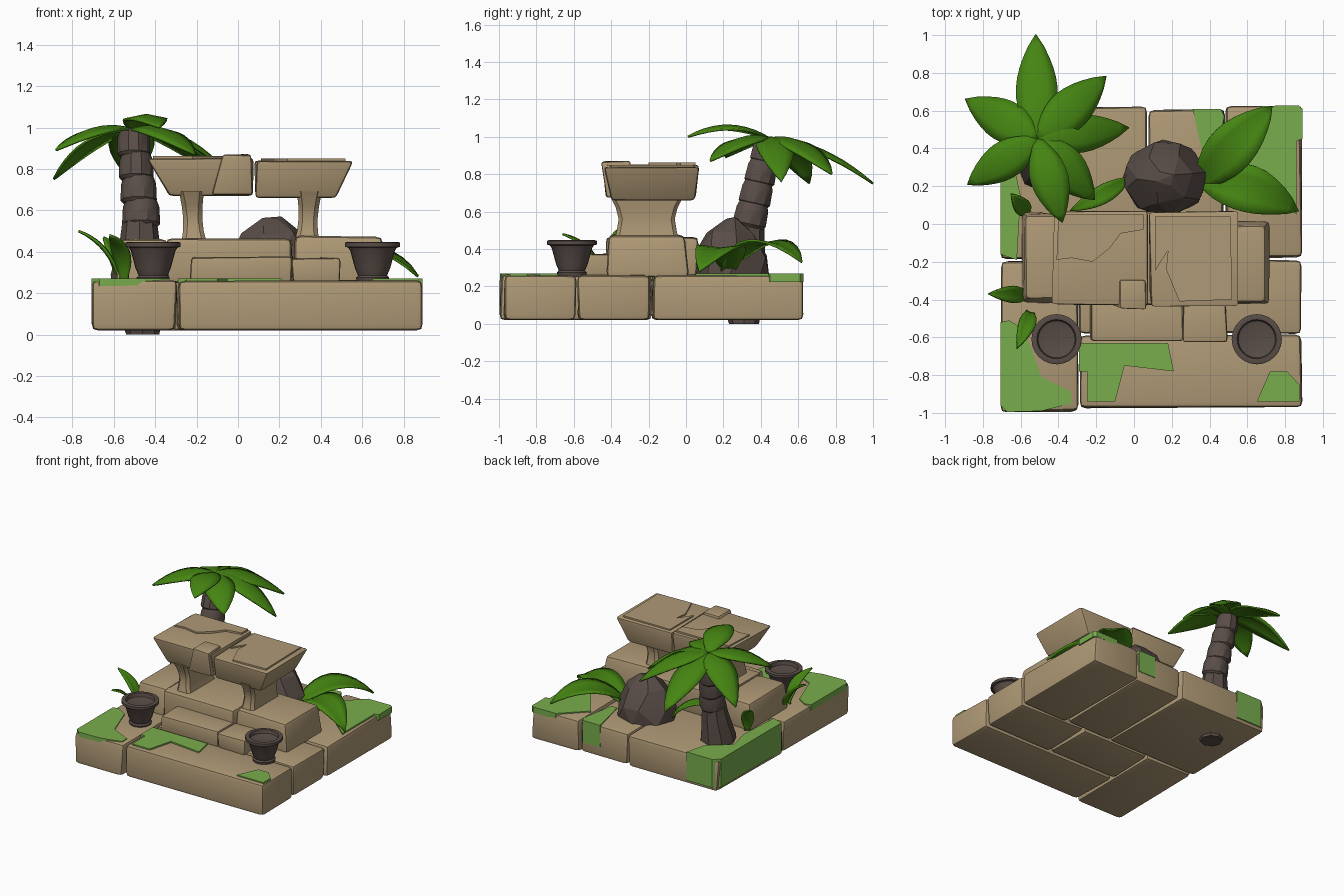
import bpy, bmesh, math, random
from mathutils import Vector, Matrix

if "Cube" in bpy.data.objects:
    bpy.data.objects.remove(bpy.data.objects["Cube"])

random.seed(4)


def mat(name, rgb):
    m = bpy.data.materials.new(name)
    m.diffuse_color = (*rgb, 1)
    m.use_nodes = True
    m.node_tree.nodes["Principled BSDF"].inputs["Base Color"].default_value = m.diffuse_color
    return m


SAND = mat("sandstone", (0.43, 0.32, 0.18))
MOSS = mat("moss_green", (0.19, 0.42, 0.075))
LEAF = mat("leaf_green", (0.06, 0.235, 0.006))
DARK = mat("dark_brown", (0.10, 0.074, 0.063))


def finish(name, bm, m, angle=35):
    bmesh.ops.recalc_face_normals(bm, faces=bm.faces)
    me = bpy.data.meshes.new(name)
    bm.to_mesh(me)
    bm.free()
    me.materials.append(m)
    ob = bpy.data.objects.new(name, me)
    bpy.context.collection.objects.link(ob)
    bpy.ops.object.select_all(action='DESELECT')
    ob.select_set(True)
    bpy.context.view_layer.objects.active = ob
    bpy.ops.object.shade_smooth_by_angle(angle=math.radians(angle))
    return ob


def block(name, x, y, z, bevel=0.025, jit=0.008, inset=(0, 0, 0, 0), top=(0, 0, 0, 0)):
    """Worn stone; inset / top pull in the lower / upper edge (left, right, front, back)."""
    bm = bmesh.new()
    bmesh.ops.create_cube(bm, size=1)
    for v in bm.verts:
        c = v.co.copy()
        pull = inset if c.z < 0 else top
        v.co = (x[0] + pull[0] if c.x < 0 else x[1] - pull[1],
                y[0] + pull[2] if c.y < 0 else y[1] - pull[3],
                z[0] if c.z < 0 else z[1])
        v.co += Vector([random.uniform(-jit, jit) for _ in range(2)] + [random.uniform(-jit, jit) * (c.z > 0) * 0.5])
    bmesh.ops.bevel(bm, geom=bm.edges[:], offset=bevel, segments=2, profile=0.6, affect='EDGES')
    return finish(name, bm, SAND)


def prism(name, pts, z0, z1, m):
    bm = bmesh.new()
    lo = [bm.verts.new((px, py, z0)) for px, py in pts]
    hi = [bm.verts.new((px, py, z1)) for px, py in pts]
    bm.faces.new(lo[::-1])
    bm.faces.new(hi)
    for i in range(len(pts)):
        j = (i + 1) % len(pts)
        bm.faces.new((lo[i], lo[j], hi[j], hi[i]))
    return finish(name, bm, m)


def loft(name, rings, m, angle=35):
    """Skin a list of equally long point rings and cap both ends."""
    bm = bmesh.new()
    rows = [[bm.verts.new(p) for p in r] for r in rings]
    n = len(rows[0])
    for a, b in zip(rows, rows[1:]):
        for i in range(n):
            bm.faces.new((a[i], a[(i + 1) % n], b[(i + 1) % n], b[i]))
    bm.faces.new(rows[0][::-1])
    bm.faces.new(rows[-1])
    return finish(name, bm, m, angle)


def ring(cx, cy, z, r, n, tilt=0.0):
    return [(cx + r * math.cos(2 * math.pi * i / n), cy + r * math.sin(2 * math.pi * i / n),
             z - tilt * r * math.sin(2 * math.pi * i / n)) for i in range(n)]


def leaf(name, base, mid, tip, w, fold=-0.2, root=0.2, n=10):
    """Leaf along a curve through base and tip, folded at its midrib."""
    a, b, c = Vector(base), Vector(mid), Vector(tip)
    d = c - a
    side = Vector((-d.y, d.x, 0)).normalized()
    bm = bmesh.new()
    rows = []
    for i in range(n + 1):
        t = i / n
        p = a * (1 - t) ** 2 + b * 2 * t * (1 - t) + c * t * t
        tan = ((b - a) * (1 - t) + (c - b) * t).normalized()
        up = tan.cross(side)
        if up.z < 0:
            up = -up
        h = w * max(math.sin(math.pi * t ** 0.9) ** 0.8 if 0 < t < 1 else 0, root * (1 - t) ** 2, 0.01)
        rows.append([bm.verts.new(p + side * s * h + up * fold * abs(s) * h) for s in (-1, -.5, 0, .5, 1)])
    for r, q in zip(rows, rows[1:]):
        for j in range(4):
            bm.faces.new((r[j], r[j + 1], q[j + 1], q[j]))
    ob = finish(name, bm, LEAF, 25)
    mod = ob.modifiers.new("thickness", 'SOLIDIFY')
    mod.thickness = 0.012
    mod.offset = 0


# Paved base
Z = (0.02, 0.262)
for i, (x, y) in enumerate([((-.70, -.30), (-.99, -.20)), ((-.29, .885), (-.97, -.59)),
                            ((-.29, .30), (-.58, -.19)), ((.31, .88), (-.58, -.19)),
                            ((-.70, .07), (-.18, .615)), ((.08, .475), (-.18, .605)),
                            ((.485, .885), (-.18, .62))]):
    block(f"base_stone_{i + 1}", x, y, Z, 0.03)

# Moss patches: each prism is sunk in the stone and shows a few millimetres
moss = [
    ([(-.66, -.51), (-.58, -.56), (-.49, -.81), (-.33, -.89), (-.33, -.95), (-.49, -.99), (-.67, -.995),
      (-.708, -.96), (-.708, -.52)], .225),
    ([(-.29, -.63), (.18, -.63), (.21, -.78), (-.05, -.75), (-.10, -.94), (-.25, -.94), (-.25, -.78), (-.29, -.78)], .25),
    ([(.72, -.78), (.81, -.78), (.875, -.85), (.875, -.94), (.65, -.94)], .25),
    ([(.50, .45), (.68, .625), (.87, .628), (.892, .61), (.892, .45), (.86, .44), (.86, .05), (.66, .22)], .225),
    ([(.31, .61), (.46, .61), (.478, .57), (.43, .30), (.38, .30)], .10),
    ([(-.708, -.16), (-.62, -.19), (-.60, .15), (-.64, .33), (-.48, .46), (-.44, .622), (-.66, .622), (-.708, .58)], .05),
]
for i, (pts, z0) in enumerate(moss):
    prism(f"moss_{i + 1}", pts, z0, 0.27, MOSS)

# Lower tier and front step
block("tier_left", (-.60, -.345), (-.42, .06), (.25, .46), .03, top=(.03, 0, .02, .02))
block("tier_middle", (-.34, .265), (-.43, .06), (.25, .465), .03)
block("tier_right", (.275, .72), (-.43, .02), (.25, .475), .03, top=(0, .03, .02, .03))
block("step_left", (-.23, .255), (-.62, -.40), (.25, .375), .02)
block("step_right", (.262, .49), (-.62, -.40), (.25, .37), .02)

# Waisted pillars: half depth and half width by height
for name, cx in (("pillar_left", -.225), ("pillar_right", .345)):
    s = 1 if cx > 0 else -1
    rings = []
    for z, hy, hx in ((.45, .17, .06), (.50, .16, .05), (.56, .15, .046), (.62, .165, .05), (.69, .20, .06)):
        ox = cx - s * (.69 - z) * 0.05
        c = 0.02
        rings.append([(ox + px, -.21 + py, z) for px, py in
                      ((-hx + c, -hy), (hx - c, -hy), (hx, -hy + c), (hx, hy - c),
                       (hx - c, hy), (-hx + c, hy), (-hx, hy - c), (-hx, -hy + c))])
    loft(name, rings, SAND)

# Top slabs with a broken corner piece and worn upper layers
block("top_slab_left", (-.435, .07), (-.43, .075), (.67, .85), .02, inset=(.10, 0, .03, .03))
block("top_slab_right", (.085, .55), (-.44, .07), (.66, .84), .02, inset=(0, .08, .04, .03))
block("broken_corner", (-.11, .068), (-.455, -.29), (.675, .868), .015, inset=(-.01, 0, .03, 0), top=(.03, 0, 0, 0))
prism("worn_layer_left", [(-.40, .05), (-.41, -.19), (-.33, -.18), (-.22, -.20), (-.13, -.13), (-.07, -.05), (.05, -.03),
                          (.05, .05)], .83, .862, SAND)
prism("worn_layer_right", [(.11, -.25), (.18, -.14), (.17, -.24), (.24, -.41), (.52, -.40), (.51, .04), (.11, .04)],
      .82, .85, SAND)

# Urns, left and right
profile = [(.075, .25), (.08, .275), (.07, .285), (.085, .32), (.108, .405), (.118, .42), (.133, .424), (.133, .444),
           (.122, .448), (.104, .446), (.098, .42), (.085, .415)]
for name, cx in (("urn_left", -.41), ("urn_right", .65)):
    loft(name, [ring(cx, -.61, z, r, 24) for r, z in profile], DARK)

# Rock behind the bench
bm = bmesh.new()
for z, r, off, k in ((.24, 1, 0, 8), (.36, .97, .3, 8), (.48, .66, .1, 6), (.56, .22, .5, 4)):
    for i in range(k):
        a = 2 * math.pi * i / k + off + random.uniform(-.15, .15)
        bm.verts.new((.165 + .225 * r * math.cos(a), .24 + .205 * r * math.sin(a), z + random.uniform(-.015, .015)))
res = bmesh.ops.convex_hull(bm, input=bm.verts[:])
loose = [v for v in bm.verts if not v.link_faces]
bmesh.ops.delete(bm, geom=loose, context='VERTS')
finish("rock", bm, DARK, 12)

# Palm trunk: flared foot and barrel segments leaning back
loft("palm_foot", [ring(-.46, .31, 0, .08, 8), ring(-.48, .30, .2, .13, 8), ring(-.49, .30, .29, .125, 8),
                   ring(-.475, .325, .46, .095, 8, .15), ring(-.475, .335, .535, .085, 8, .2)], DARK)
for i in range(4):
    z0, z1 = .52 + .113 * i, .645 + .113 * i
    y0, x0, r = .335 + .027 * i, -.468 - .012 * i, .092 - .004 * i
    loft(f"palm_segment_{i + 1}",
         [ring(x0, y0 + .027 * f, z0 + (z1 - z0) * f, r * k, 10, .22)
          for f, k in ((0, .86), (.12, 1), (.75, .96), (1, .84))], DARK)

# Palm crown: tip position and arch height of each leaf
crown = [(-.52, 1.0, .75, .12, .11), (-.15, .78, .80, .14, .11), (-.03, .51, .76, .16, .10), (-.21, .13, .87, .12, .11),
         (-.38, .01, 1.0, .13, .10), (-.88, .21, .89, .11, .10), (-.89, .66, .75, .15, .11)]
for i, (x, y, z, arch, w) in enumerate(crown):
    b = Vector((-.51, .45, .99))
    t = Vector((x, y, z))
    m = (b + t) / 2
    leaf(f"palm_leaf_{i + 1}", b, (m.x, m.y, m.z + arch), t, w)

# Broad leaves around the rock
leaf("broad_leaf_back", (.34, .20, .27), (.52, .42, .56), (.73, .62, .33), .125, .12)
leaf("broad_leaf_right", (.34, .23, .27), (.62, .22, .53), (.87, .07, .28), .125, .12)
leaf("broad_leaf_left", (-.03, .24, .27), (-.16, .15, .48), (-.34, .07, .36), .05, .12)

# Grass blades along the left side
leaf("grass_blade_1", (-.57, -.38, .25), (-.62, -.37, .43), (-.77, -.37, .50), .045, .2, .6)
leaf("grass_blade_2", (-.55, -.47, .25), (-.55, -.50, .42), (-.62, -.66, .48), .045, .2, .6)
leaf("grass_blade_3", (-.57, .06, .25), (-.58, .08, .40), (-.65, .16, .47), .045, .2, .6)
